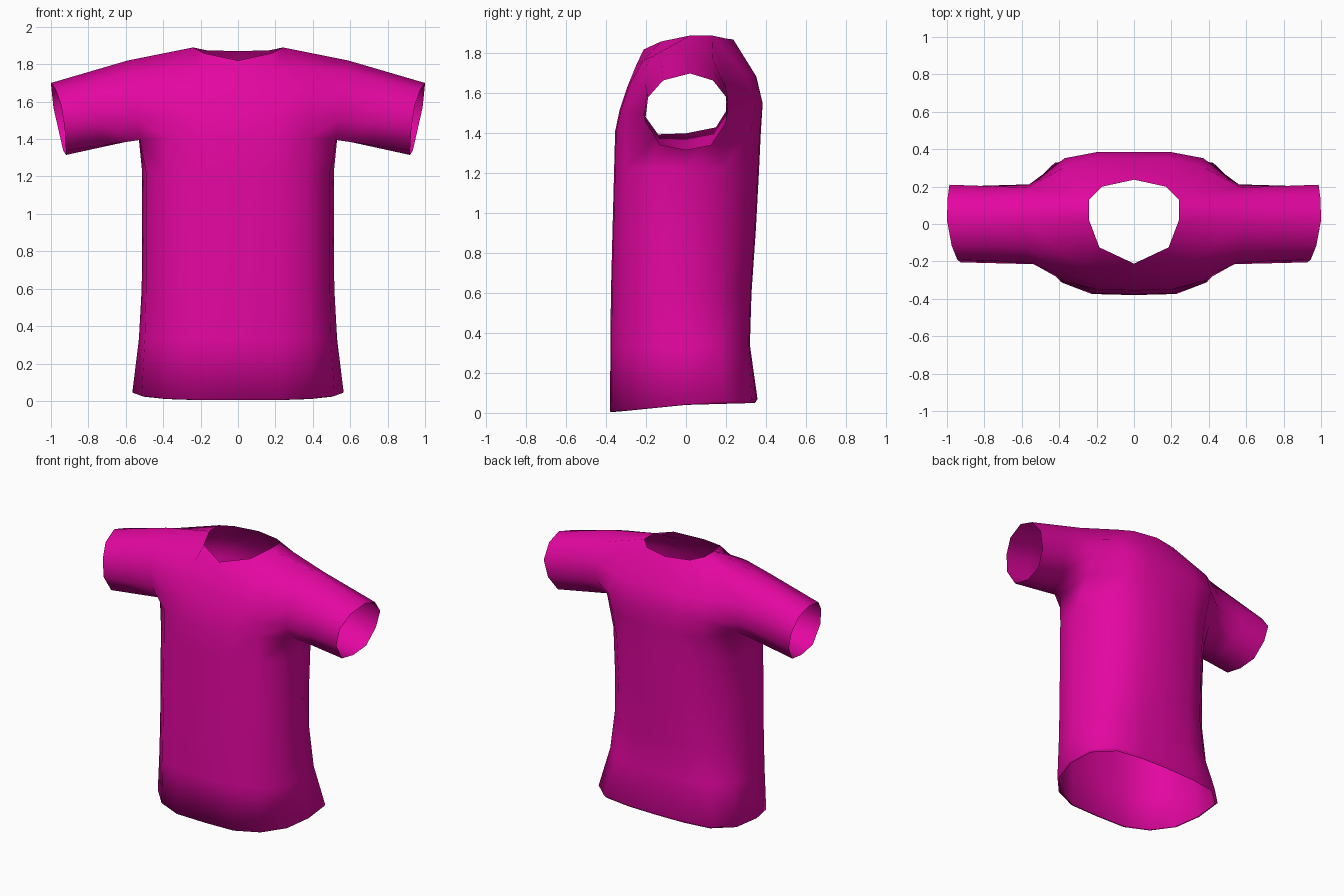
import bpy, bmesh

fabric = bpy.data.materials.new("magenta fabric")
fabric.diffuse_color = (0.77, 0.002, 0.355, 1)

bm = bmesh.new()


def row(points):
    return [bm.verts.new(p) for p in points]


def loft(a, b):
    for i in range(len(a) - 1):
        bm.faces.new((a[i], a[i + 1], b[i + 1], b[i]))


# Half cross-section of the torso: front centre, round the side, to back centre
FRONT = [(0, 1), (0.40, 0.985), (0.72, 0.83), (0.94, 0.48)]
BACK = [(0.945, 0.54), (0.72, 0.88), (0.40, 0.985), (0, 1)]


def section(w, yf, yb, zf, zs, zb, cf, cb):
    """cf and cb push the front and back corners in or out."""
    def ring_part(profile, y_end, z_end, c):
        pts = []
        for x, y in profile:
            k = c if y < 0.95 else 1
            pts.append((w * x * k, y_end * y * k, zs + (z_end - zs) * y))
        return pts
    return ring_part(FRONT, yf, zf, cf) + [(w, 0, zs)] + ring_part(BACK, yb, zb, cb)


# Torso rings from the turned-in hem up to the underarm
rings = [row(section(*s)) for s in (
    (0.552, -0.370, 0.346, 0.004, 0.040, 0.050, 0.97, 1.03),
    (0.565, -0.380, 0.358, 0.006, 0.045, 0.070, 0.97, 1.04),
    (0.530, -0.379, 0.320, 0.33, 0.33, 0.34, 1.00, 0.97),
    (0.515, -0.376, 0.328, 0.60, 0.60, 0.60, 1.015, 0.93),
    (0.512, -0.368, 0.350, 0.92, 0.92, 0.92, 1.02, 0.92),
    (0.512, -0.360, 0.366, 1.22, 1.22, 1.22, 1.02, 0.93))]
for a, b in zip(rings, rings[1:]):
    loft(a, b)

# Chest rows, ending at the neckline and the shoulder ridge
chest = [row(p) for p in (
    [(0, -.355, 1.41), (.20, -.35, 1.41), (.375, -.305, 1.41), (.525, -.14, 1.395)],
    [(0, -.332, 1.52), (.20, -.325, 1.52), (.38, -.29, 1.52), (.535, -.215, 1.50)],
    [(0, -.295, 1.63), (.20, -.285, 1.64), (.38, -.255, 1.65), (.56, -.205, 1.65)],
    [(0, -.25, 1.74), (.20, -.215, 1.765), (.36, -.17, 1.785), (.575, -.125, 1.765)],
    [(0, -.212, 1.82), (.185, -.125, 1.86), (.24, .02, 1.89), (.59, .02, 1.82)])]

# Upper back rows, ordered from the armhole to the back centre
back = [row(p) for p in (
    [(.525, .15, 1.43), (.36, .325, 1.41), (.20, .37, 1.41), (0, .375, 1.41)],
    [(.56, .212, 1.53), (.37, .352, 1.55), (.20, .384, 1.55), (0, .384, 1.55)],
    [(.57, .195, 1.66), (.37, .305, 1.69), (.20, .348, 1.69), (0, .352, 1.685)],
    [(.585, .135, 1.775), (.24, .13, 1.89), (.17, .20, 1.875), (0, .237, 1.87)])]

underarm = bm.verts.new((.53, 0, 1.40))
loft(rings[-1], chest[0] + [underarm] + back[0])
for part in (chest, back):
    for a, b in zip(part, part[1:]):
        loft(a, b)
loft(chest[-1][2:], [back[-1][1], back[-1][0]])  # shoulder ridge

# Sleeve from the armhole to the cuff
armhole = [underarm] + [r[3] for r in chest] + [r[0] for r in reversed(back)]
cuff = row([(.92, 0, 1.315), (.92, -.13, 1.34), (.927, -.205, 1.46),
            (.945, -.19, 1.58), (.975, -.115, 1.665), (1.0, .02, 1.70),
            (.997, .135, 1.665), (.987, .21, 1.57), (.96, .20, 1.45),
            (.935, .125, 1.34)])
middle = row([a.co.lerp(c.co, 0.5) for a, c in zip(armhole, cuff)])
for a, b in ((armhole, middle), (middle, cuff)):
    loft(a + a[:1], b + b[:1])

bmesh.ops.recalc_face_normals(bm, faces=bm.faces)
if sum(f.normal.x * f.calc_area() for f in bm.faces if f.calc_center_median().z < 1.2) < 0:
    bmesh.ops.reverse_faces(bm, faces=bm.faces)
for f in bm.faces:
    f.smooth = True

mesh = bpy.data.meshes.new("shirt")
bm.to_mesh(mesh)
bm.free()
mesh.materials.append(fabric)
shirt = bpy.data.objects.new("shirt", mesh)
bpy.context.collection.objects.link(shirt)

# Other half of the shirt
mirror = shirt.modifiers.new("mirror", 'MIRROR')
mirror.use_clip = True
mirror.merge_threshold = 0.001
